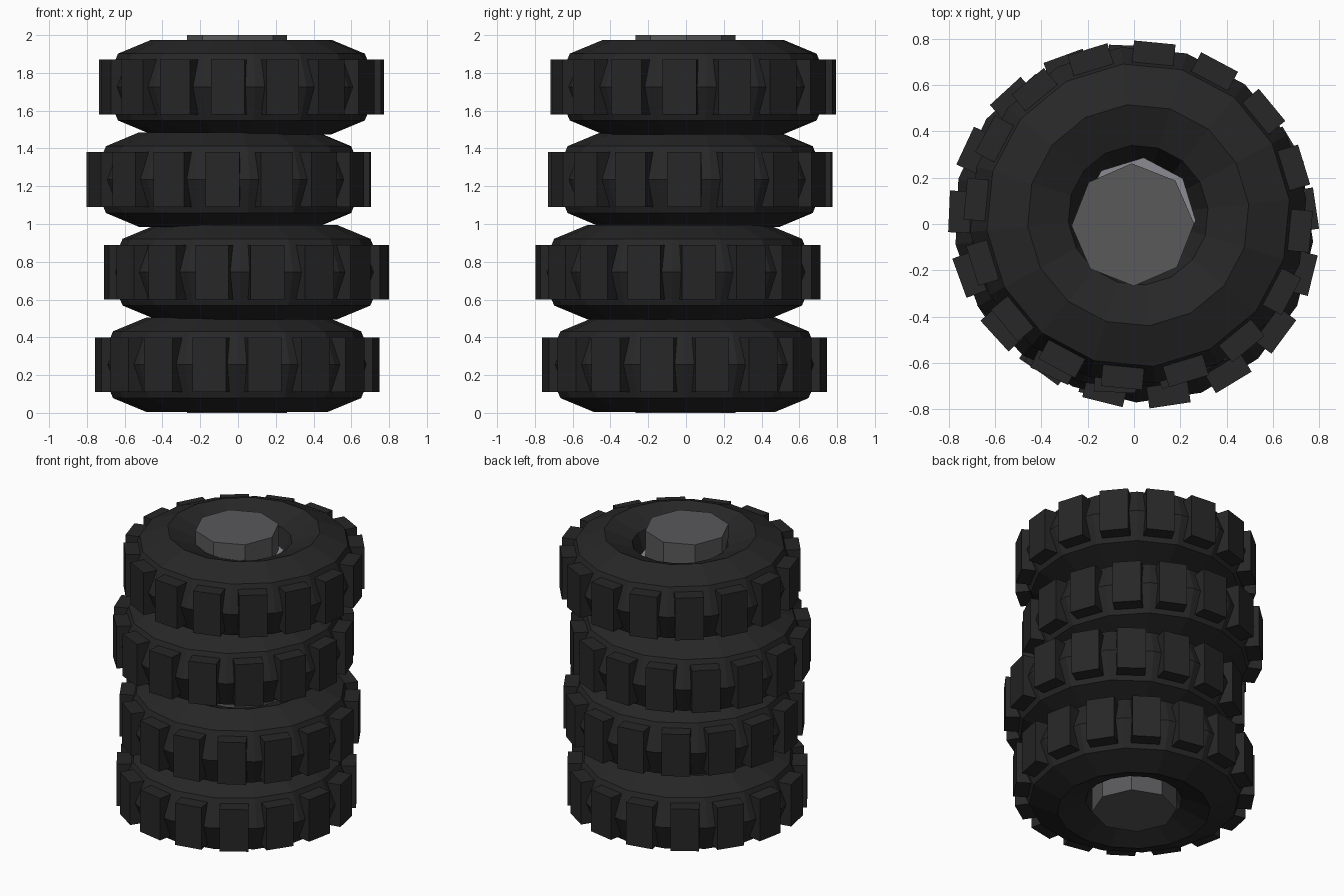
import bpy, bmesh
from math import cos, sin, pi, radians
from mathutils import Matrix, Vector

if "Cube" in bpy.data.objects:
    bpy.data.objects.remove(bpy.data.objects["Cube"])


def material(name, v, b):
    m = bpy.data.materials.new(name)
    m.diffuse_color = (v, v, b, 1)
    m.use_nodes = True
    m.node_tree.nodes["Principled BSDF"].inputs["Base Color"].default_value = m.diffuse_color
    return m


rubber = material("rubber", 0.02, 0.021)
pole_grey = material("dark_metal", 0.10, 0.105)
hub_grey = material("light_metal", 0.26, 0.29)


def finish(bm, name, mat):
    bmesh.ops.recalc_face_normals(bm, faces=bm.faces)
    me = bpy.data.meshes.new(name)
    bm.to_mesh(me)
    bm.free()
    me.materials.append(mat)
    ob = bpy.data.objects.new(name, me)
    bpy.context.collection.objects.link(ob)
    return ob


def cylinder(name, center, r, h, mat, phase=0.0, sides=8):
    bm = bmesh.new()
    bmesh.ops.create_cone(bm, cap_ends=True, segments=sides, radius1=r, radius2=r, depth=h,
                          matrix=Matrix.Translation(center) @ Matrix.Rotation(phase, 4, 'Z'))
    return finish(bm, name, mat)


def tyre(index, center, phase):
    c = Vector(center)
    n, k, R, r = 16, 8, 0.48, 0.25
    # carcass: 16 x 8 low-poly torus
    bm = bmesh.new()
    rings = []
    for i in range(n):
        a = phase + (i + 0.5) * 2 * pi / n
        ring = []
        for j in range(k):
            t = j * 2 * pi / k
            d = R + r * cos(t)
            ring.append(bm.verts.new(c + Vector((d * cos(a), d * sin(a), r * sin(t)))))
        rings.append(ring)
    for i in range(n):
        p, q = rings[i], rings[(i + 1) % n]
        for j in range(k):
            bm.faces.new((p[j], q[j], q[(j + 1) % k], p[(j + 1) % k]))
    finish(bm, f"tyre_{index}", rubber)
    # tread blocks
    bm = bmesh.new()
    for i in range(n):
        m = (Matrix.Translation(c) @ Matrix.Rotation(phase + i * 2 * pi / n, 4, 'Z')
             @ Matrix.Translation((0.70, 0, 0)) @ Matrix.Diagonal((0.10, 0.18, 0.29, 1)))
        bmesh.ops.create_cube(bm, size=1, matrix=m)
    finish(bm, f"tread_blocks_{index}", rubber)
    # hub inside the tyre
    cylinder(f"hub_{index}", c, 0.25, 0.2, hub_grey, phase)


# stack of slightly shifted tyres
stack = [(-0.005, -0.008, 0.255, 11.25), (0.045, -0.042, 0.745, 8.5),
         (-0.05, 0.022, 1.235, -2.5), (0.018, 0.038, 1.725, -5.5)]
for i, (x, y, z, deg) in enumerate(stack, 1):
    tyre(i, (x, y, z), radians(deg))

# central pole
cylinder("pole", Vector((-0.005, -0.003, 1.0)), 0.265, 2.0, pole_grey, radians(1))
